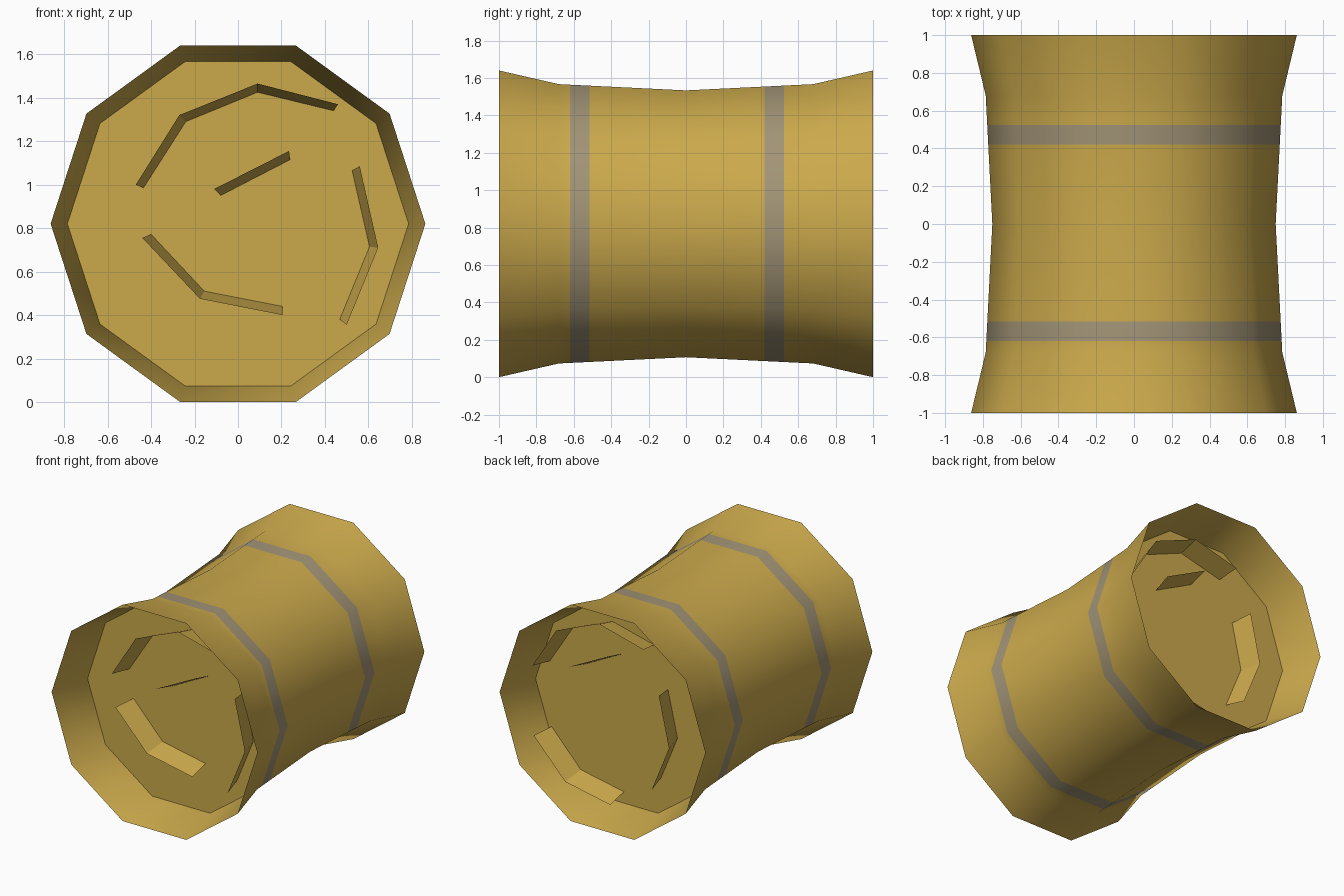
import bpy, math

if "Cube" in bpy.data.objects:
    bpy.data.objects.remove(bpy.data.objects["Cube"])

def material(name, rgb):
    m = bpy.data.materials.new(name)
    m.diffuse_color = (*rgb, 1)
    m.use_nodes = True
    m.node_tree.nodes["Principled BSDF"].inputs["Base Color"].default_value = m.diffuse_color
    return m

straw = material("straw_yellow", (0.60, 0.40, 0.072))
twine = material("twine_grey", (0.36, 0.295, 0.182))

CZ, SIDES, DISC_Y = 0.82, 10, 0.68
# half profile: distance along the axis -> corner radius
PROFILE = [(0.0, 0.75), (DISC_Y, 0.785), (1.0, 0.862)]
BANDS = [(-0.62, -0.515), (0.42, 0.525)]

def radius(y):
    y = abs(y)
    for (a, ra), (b, rb) in zip(PROFILE, PROFILE[1:]):
        if y <= b:
            return ra + (rb - ra) * (y - a) / (b - a)
    return PROFILE[-1][1]

def ring(y):
    r = radius(y)
    return [(r * math.cos(math.tau * i / SIDES), y,
             CZ + r * math.sin(math.tau * i / SIDES)) for i in range(SIDES)]

def make(name, verts, faces, mats, smooth=False):
    me = bpy.data.meshes.new(name)
    me.from_pydata(verts, [], faces)
    for m in mats:
        me.materials.append(m)
    ob = bpy.data.objects.new(name, me)
    bpy.context.collection.objects.link(ob)
    if smooth:
        bpy.ops.object.select_all(action='DESELECT')
        ob.select_set(True)
        bpy.context.view_layer.objects.active = ob
        bpy.ops.object.shade_smooth_by_angle(angle=math.radians(45))
    return ob

# Bale side wall with flared open rims; twine bands are cut into it
ys = sorted({-1.0, -DISC_Y, 0.0, DISC_Y, 1.0, *[y for b in BANDS for y in b]})
verts = [v for y in ys for v in ring(y)]
faces = []
for k in range(len(ys) - 1):
    for i in range(SIDES):
        j = (i + 1) % SIDES
        a, b = k * SIDES, (k + 1) * SIDES
        faces.append((a + i, b + i, b + j, a + j))
wall = make("bale_wall", verts, faces, [straw, twine], smooth=True)
for p in wall.data.polygons:
    if any(lo < p.center.y < hi for lo, hi in BANDS):
        p.material_index = 1

# Recessed end discs
make("front_disc", ring(-DISC_Y), [tuple(range(SIDES))], [straw])
make("back_disc", ring(DISC_Y), [tuple(reversed(range(SIDES)))], [straw])

# Loose straw layers standing on the discs: (outer x, z), (inner x, z)
LAYERS = {
    "top": ([(-0.47, 1.0), (-0.27, 1.32), (0.09, 1.465), (0.46, 1.37)],
            [(-0.435, 0.985), (-0.24, 1.29), (0.09, 1.425), (0.44, 1.34)]),
    "middle": ([(-0.11, 0.98), (0.235, 1.155)],
               [(-0.08, 0.95), (0.24, 1.115)]),
    "right": ([(0.56, 1.085), (0.645, 0.71), (0.5, 0.355)],
              [(0.525, 1.065), (0.605, 0.715), (0.468, 0.38)]),
    "bottom": ([(-0.44, 0.755), (-0.175, 0.475), (0.205, 0.4)],
               [(-0.4, 0.772), (-0.155, 0.51), (0.205, 0.44)]),
}
# the back end has the same layers turned around and pushed about a little
BACK_SHIFT = {"top": (-0.23, 0.0), "middle": (-0.29, 0.09),
              "right": (-0.2, -0.03), "bottom": (-0.25, -0.28)}

def layer(name, outer, inner, sign, shift):
    n = len(outer)
    dx, dz = shift
    vs = [(-sign * (x + dx), sign * (DISC_Y + 0.16), z + dz) for x, z in outer]
    vs += [(-sign * (x + dx), sign * DISC_Y, z + dz) for x, z in inner]
    make(name, vs, [(i, i + 1, n + i + 1, n + i) for i in range(n - 1)], [straw])

for key, (outer, inner) in LAYERS.items():
    layer(f"front_{key}_straw", outer, inner, -1, (0, 0))
    layer(f"back_{key}_straw", outer, inner, 1, BACK_SHIFT[key])
